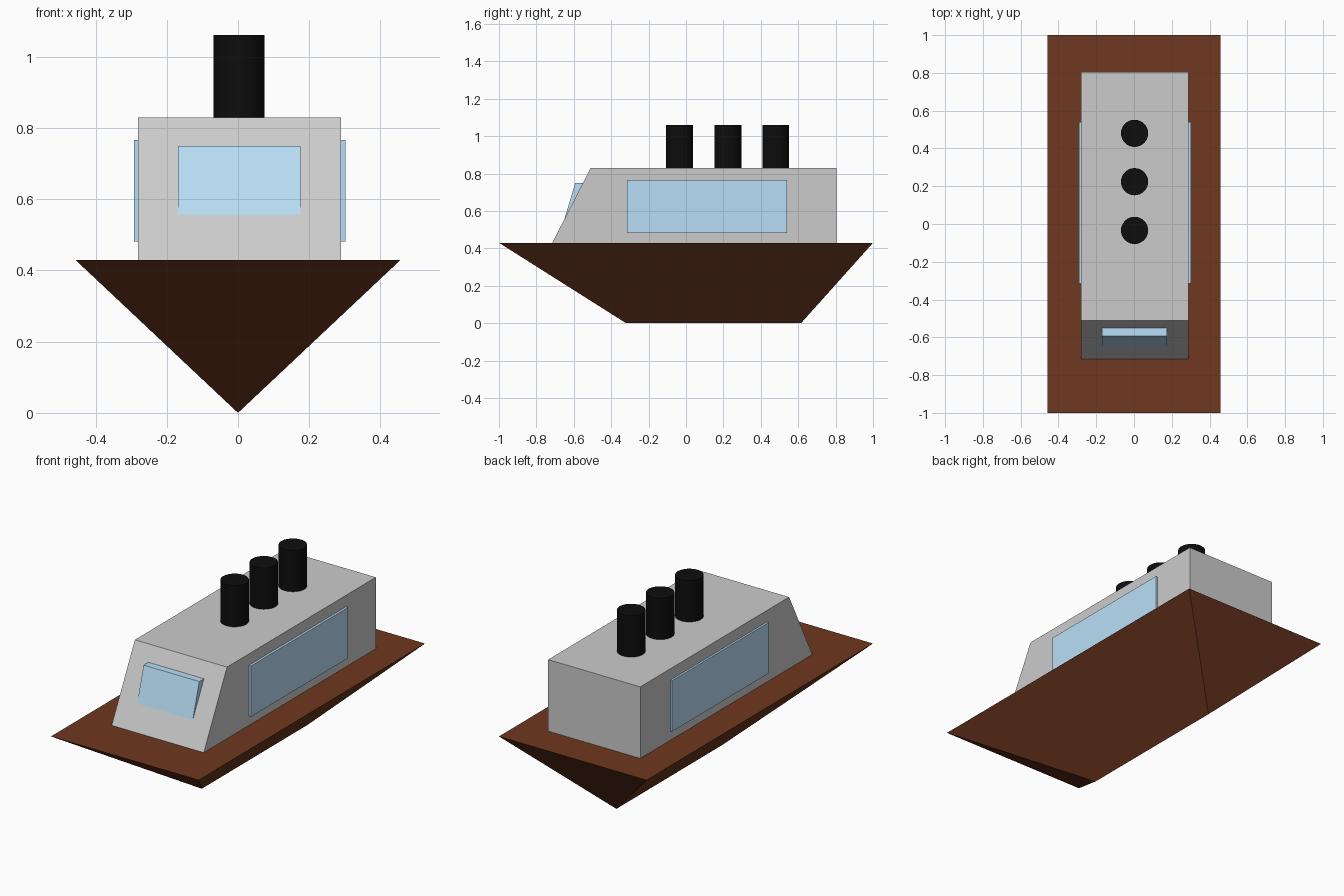
import bpy
import bmesh
from mathutils import Vector

if "Cube" in bpy.data.objects:
    bpy.data.objects.remove(bpy.data.objects["Cube"])


def material(name, rgb):
    m = bpy.data.materials.new(name)
    m.diffuse_color = (*rgb, 1)
    m.use_nodes = True
    m.node_tree.nodes["Principled BSDF"].inputs["Base Color"].default_value = m.diffuse_color
    return m


BROWN = material("hull_brown", (0.156, 0.04, 0.014))
BLUE = material("window_blue", (0.49, 0.74, 0.94))
BLACK = material("funnel_black", (0.004, 0.004, 0.004))


def finish(name, bm, mat=None):
    bmesh.ops.recalc_face_normals(bm, faces=bm.faces)
    mesh = bpy.data.meshes.new(name)
    bm.to_mesh(mesh)
    bm.free()
    ob = bpy.data.objects.new(name, mesh)
    bpy.context.collection.objects.link(ob)
    if mat:
        mesh.materials.append(mat)
    return ob


def prism(name, profile, x0, x1, mat=None):
    """Extrude a side profile of (y, z) points from x0 to x1."""
    bm = bmesh.new()
    face = bm.faces.new([bm.verts.new((x0, y, z)) for y, z in profile])
    new = bmesh.ops.extrude_face_region(bm, geom=[face])["geom"]
    bmesh.ops.translate(bm, vec=Vector((x1 - x0, 0, 0)),
                        verts=[v for v in new if isinstance(v, bmesh.types.BMVert)])
    return finish(name, bm, mat)


# Hull: rectangular deck narrowing to a keel line
bm = bmesh.new()
points = [(x, y, 0.43) for x in (-0.457, 0.457) for y in (-1, 1)]
points += [(0, -0.32, 0), (0, 0.615, 0)]
lf, lb, rf, rb, kf, kb = [bm.verts.new(p) for p in points]
for f in ((lf, rf, rb, lb), (lf, kf, rf), (lb, rb, kb), (lf, lb, kb, kf), (rf, kf, kb, rb)):
    bm.faces.new(f)
finish("hull", bm, BROWN)

# Cabin with raked front wall
prism("cabin", [(-0.715, 0.43), (0.805, 0.43), (0.805, 0.83), (-0.51, 0.83)], -0.281, 0.289)

# Windshield, sunk into the raked wall at its lower edge
prism("front_window", [(-0.592, 0.75), (-0.667, 0.50), (-0.53, 0.50), (-0.53, 0.75)],
      -0.169, 0.175, BLUE)

# Side windows
side = [(-0.315, 0.482), (0.54, 0.482), (0.54, 0.766), (-0.315, 0.766)]
prism("left_window", side, -0.292, -0.27, BLUE)
prism("right_window", side, 0.28, 0.302, BLUE)

# Funnels
for i, y in enumerate((-0.034, 0.224, 0.48)):
    bm = bmesh.new()
    bmesh.ops.create_cone(bm, cap_ends=True, segments=32, radius1=0.072, radius2=0.072, depth=0.25)
    bmesh.ops.translate(bm, verts=bm.verts, vec=Vector((0.003, y, 0.936)))
    finish(f"funnel_{i + 1}", bm, BLACK)
